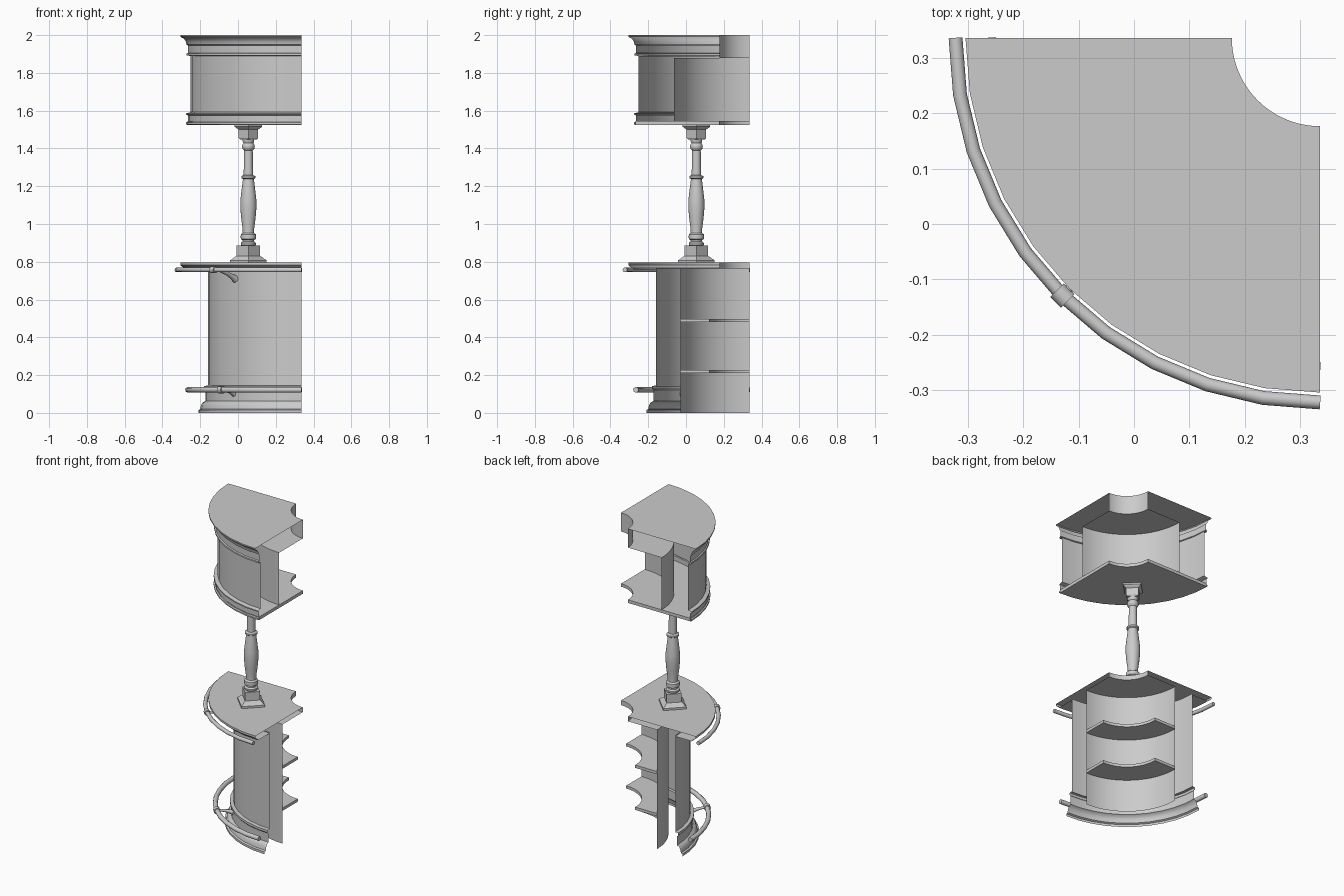
import bpy, bmesh, math
from mathutils import Vector

cube = bpy.data.objects.get("Cube")
if cube:
    bpy.data.objects.remove(cube, do_unlink=True)

grey = bpy.data.materials.new("plain_grey")
grey.use_nodes = True
COLOUR = (0.6, 0.6, 0.6, 1)
grey.diffuse_color = COLOUR
grey.node_tree.nodes["Principled BSDF"].inputs["Base Color"].default_value = COLOUR

CORNER = 0.337          # every curved part turns about this inner corner
POST = 0.055            # post axis
COARSE, FINE = 10, 28   # sides per quarter turn


def finish(name, bm, smooth=35):
    mesh = bpy.data.meshes.new(name)
    bm.to_mesh(mesh)
    bm.free()
    obj = bpy.data.objects.new(name, mesh)
    bpy.context.collection.objects.link(obj)
    mesh.materials.append(grey)
    bpy.ops.object.select_all(action='DESELECT')
    obj.select_set(True)
    bpy.context.view_layer.objects.active = obj
    if smooth:
        bpy.ops.object.shade_smooth_by_angle(angle=math.radians(smooth))
    return obj


def polar(r, angle, z, centre=CORNER):
    a = math.radians(angle)
    return Vector((centre + r * math.cos(a), centre + r * math.sin(a), z))


def sweep(name, profile, sides=COARSE, start=180, turn=90, centre=CORNER, cap=False, smooth=35):
    """Turn a profile of (radius, height) about a vertical axis."""
    bm = bmesh.new()
    full = turn == 360
    rings = [[bm.verts.new(polar(r, start + turn * i / sides, z, centre)) for r, z in profile]
             for i in range(sides if full else sides + 1)]
    for i in range(sides):
        a, b = rings[i], rings[(i + 1) % len(rings)]
        for j in range(len(profile) - 1):
            bm.faces.new((a[j], b[j], b[j + 1], a[j + 1]))
    if cap:
        bm.faces.new([ring[-1] for ring in rings])
        bm.faces.new([ring[0] for ring in reversed(rings)])
    return finish(name, bm, smooth)


def sector(name, r_in, r_out, z, sides=COARSE, thick=0, up=True):
    """Flat quarter ring, made solid downwards when thick is given."""
    bm = bmesh.new()
    outer = [polar(r_out, 180 + 90 * i / sides, z) for i in range(sides + 1)]
    inner = [polar(r_in, 270 - 90 * i / FINE, z) for i in range(FINE + 1)]
    face = bm.faces.new([bm.verts.new(p) for p in outer + inner])
    if thick:
        made = bmesh.ops.extrude_face_region(bm, geom=[face], use_keep_orig=True)["geom"]
        moved = [g for g in made if isinstance(g, bmesh.types.BMVert)]
        bmesh.ops.translate(bm, verts=moved, vec=(0, 0, -thick))
        bmesh.ops.recalc_face_normals(bm, faces=bm.faces)
    elif not up:
        face.normal_flip()
    return finish(name, bm)


def tube(name, points, radii, sides=10):
    """Round bar through points, mitred, with closed ends."""
    bm = bmesh.new()
    rings = []
    for i, p in enumerate(points):
        along = (points[min(i + 1, len(points) - 1)] - points[max(i - 1, 0)]).normalized()
        side = along.cross(Vector((0, 0, 1))).normalized()
        top = side.cross(along)
        rings.append([bm.verts.new(p + radii[i] * (side * math.cos(t) + top * math.sin(t)))
                      for t in (math.tau * k / sides for k in range(sides))])
    for a, b in zip(rings, rings[1:]):
        for k in range(sides):
            n = (k + 1) % sides
            bm.faces.new((a[k], a[n], b[n], b[k]))
    bm.faces.new(rings[0])
    bm.faces.new(rings[-1])
    bmesh.ops.recalc_face_normals(bm, faces=bm.faces)
    return finish(name, bm, 50)


# Lower cabinet: curved front, skirting, inner back and shelves
sweep("lower_front", [(0.497, 0.14), (0.497, 0.765)])
sweep("skirting", [(0.547, 0), (0.547, 0.015), (0.537, 0.02), (0.533, 0.04), (0.525, 0.055),
                   (0.51, 0.063), (0.51, 0.12), (0.517, 0.127), (0.517, 0.142), (0.497, 0.145)])
sweep("lower_inner_panel", [(0.367, 0.765), (0.367, 0)], FINE)
for label, z in (("low", 0.228), ("high", 0.498)):
    sector(label + "_shelf", 0.212, 0.367, z, FINE, thick=0.018)

# Counter: top sheet, moulded edge, recess wall and soffit
sector("counter_top", 0.16, 0.642, 0.795)
sweep("counter_edge", [(0.497, 0.758), (0.615, 0.758), (0.62, 0.768), (0.632, 0.773),
                       (0.642, 0.782), (0.642, 0.795)])
sweep("counter_recess", [(0.16, 0.795), (0.16, 0.765)], FINE)
sector("counter_soffit", 0.16, 0.367, 0.765, FINE, up=False)

# Upper cabinet: floor, front with mouldings, inner back, recess and top
sector("upper_floor", 0.16, 0.605, 1.545, thick=0.02)
sweep("upper_front", [(0.605, 1.525), (0.612, 1.528), (0.612, 1.537), (0.603, 1.542),
                      (0.603, 1.575), (0.611, 1.579), (0.611, 1.586), (0.588, 1.592),
                      (0.588, 1.89), (0.609, 1.892), (0.609, 1.902), (0.602, 1.906),
                      (0.602, 1.945), (0.61, 1.95), (0.613, 1.965), (0.622, 1.98),
                      (0.637, 1.988), (0.642, 1.992), (0.642, 2.0)])
sweep("upper_inner_panel", [(0.4, 1.88), (0.4, 1.545)], FINE)
sweep("upper_recess", [(0.16, 2.0), (0.16, 1.88)], FINE)
sector("upper_soffit", 0.16, 0.4, 1.88, FINE, up=False)
sector("upper_top", 0.16, 0.642, 2.0)

# Post: square foot and head set diagonally, turned shaft between them
sweep("post_foot", [(0.097, 0.795), (0.097, 0.808), (0.085, 0.815), (0.072, 0.826),
                    (0.062, 0.83), (0.062, 0.885)],
      4, turn=360, centre=POST, cap=True, smooth=0)
sweep("post_shaft", [(0.032, 0.88), (0.04, 0.89), (0.04, 0.9), (0.03, 0.907), (0.03, 0.915),
                     (0.04, 0.92), (0.041, 0.933), (0.04, 0.945), (0.03, 0.953), (0.03, 0.97),
                     (0.038, 1.03), (0.043, 1.09), (0.042, 1.13), (0.035, 1.19), (0.029, 1.238),
                     (0.037, 1.243), (0.037, 1.253), (0.025, 1.26), (0.023, 1.39),
                     (0.031, 1.398), (0.034, 1.41), (0.031, 1.422), (0.026, 1.428),
                     (0.031, 1.438), (0.031, 1.455)],
      20, turn=360, centre=POST, cap=True)
sweep("post_head", [(0.045, 1.448), (0.052, 1.456), (0.052, 1.5), (0.06, 1.505),
                    (0.073, 1.515), (0.073, 1.527)],
      4, turn=360, centre=POST, cap=True, smooth=0)

# Arm rail and foot rail, each with a collar and a bracket on the diagonal
for label, r, z, bar, drop in (("arm", 0.66, 0.757, 0.0125, 0.05), ("foot", 0.602, 0.122, 0.0145, 0.025)):
    arc = [polar(r, 180 + 90 * i / COARSE, z) for i in range(COARSE + 1)]
    arc[0].y = arc[-1].x = CORNER
    tube(label + "_rail", arc, [bar] * len(arc))
    mid = polar(r, 225, z)
    along = Vector((1, -1, 0)).normalized() * 0.014
    tube(label + "_rail_collar", [mid - along, mid + along], [bar + 0.005] * 2, 12)
    path = [polar(r + (0.495 - r) * t, 225, z - drop * t * t) for t in (0, 0.3, 0.6, 0.85, 1)]
    tube(label + "_rail_bracket", path, [0.008, 0.008, 0.01, 0.014, 0.02])
